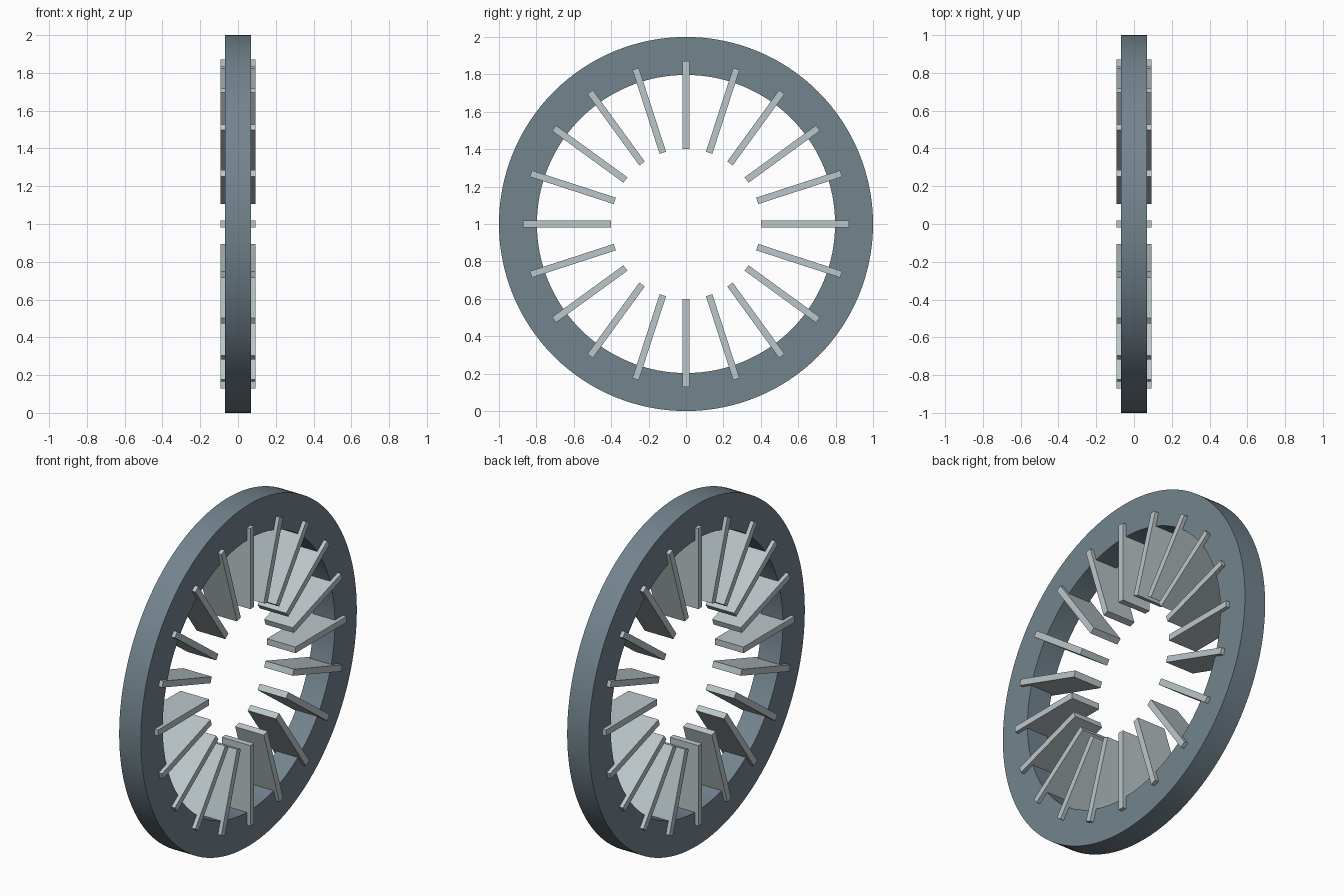
import bpy, bmesh, math
from mathutils import Matrix, Vector

if "Cube" in bpy.data.objects:
    bpy.data.objects.remove(bpy.data.objects["Cube"])

def material(name, color):
    m = bpy.data.materials.new(name)
    m.diffuse_color = (*color, 1.0)
    m.use_nodes = True
    m.node_tree.nodes["Principled BSDF"].inputs["Base Color"].default_value = m.diffuse_color
    return m

ring_mat = material("slate_blue_grey", (0.17, 0.23, 0.27))
blade_mat = material("pale_steel", (0.50, 0.57, 0.59))

def add_object(name, bm, mat):
    bmesh.ops.recalc_face_normals(bm, faces=bm.faces)
    mesh = bpy.data.meshes.new(name)
    bm.to_mesh(mesh)
    bm.free()
    mesh.materials.append(mat)
    obj = bpy.data.objects.new(name, mesh)
    bpy.context.collection.objects.link(obj)
    return obj

CENTER = Vector((0, 0, 1))

# Outer ring: rectangular section revolved about the x axis
SIDES, R_OUT, R_IN, HALF = 128, 1.0, 0.797, 0.07
bm = bmesh.new()
section = [(-HALF, R_IN), (HALF, R_IN), (HALF, R_OUT), (-HALF, R_OUT)]
loops = []
for i in range(SIDES):
    a = 2 * math.pi * i / SIDES
    loops.append([bm.verts.new((x, r * math.sin(a), 1 + r * math.cos(a))) for x, r in section])
for i in range(SIDES):
    p, q = loops[i], loops[(i + 1) % SIDES]
    for k in range(4):
        n = (k + 1) % 4
        bm.faces.new((p[k], p[n], q[n], q[k]))
ring = add_object("outer_ring", bm, ring_mat)
bpy.context.view_layer.objects.active = ring
ring.select_set(True)
bpy.ops.object.shade_smooth_by_angle(angle=math.radians(30))

# Radial blades: flat plates pushed through the ring
COUNT, B_IN, B_OUT, WIDTH, THICK = 20, 0.40, 0.872, 0.185, 0.036
for i in range(COUNT):
    bm = bmesh.new()
    place = (Matrix.Translation(CENTER)
             @ Matrix.Rotation(2 * math.pi * i / COUNT, 4, 'X')
             @ Matrix.Translation((0, 0, (B_IN + B_OUT) / 2))
             @ Matrix.Diagonal((WIDTH, THICK, B_OUT - B_IN, 1)))
    bmesh.ops.create_cube(bm, size=1, matrix=place)
    add_object(f"blade_{i + 1:02d}", bm, blade_mat)
